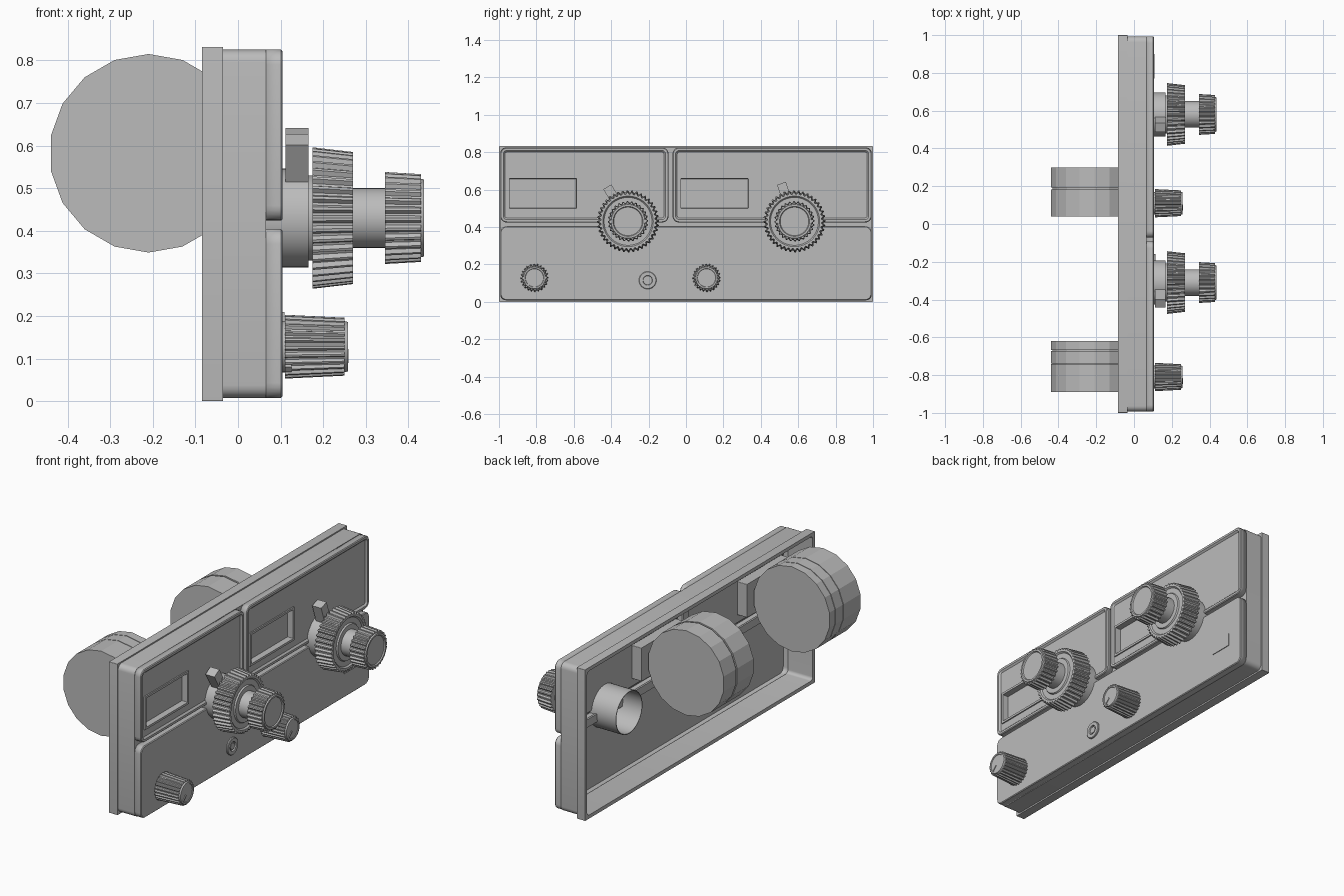
import bpy, bmesh, math
from math import sin, cos, pi, radians

if "Cube" in bpy.data.objects:
    bpy.data.objects.remove(bpy.data.objects["Cube"])

grey = bpy.data.materials.new("light_grey")
grey.diffuse_color = (0.5, 0.5, 0.5, 1)
grey.use_nodes = True
grey.node_tree.nodes["Principled BSDF"].inputs["Base Color"].default_value = grey.diffuse_color


def finish(name, bm, smooth=True):
    me = bpy.data.meshes.new(name)
    bm.to_mesh(me)
    bm.free()
    ob = bpy.data.objects.new(name, me)
    bpy.context.collection.objects.link(ob)
    me.materials.append(grey)
    if smooth:
        bpy.ops.object.select_all(action='DESELECT')
        ob.select_set(True)
        bpy.context.view_layer.objects.active = ob
        bpy.ops.object.shade_smooth_by_angle(angle=radians(30))
    return ob


def loft(name, rings, start=True, end=True, closed=False, smooth=True):
    """Skin a list of equal-length rings, running along +x."""
    bm = bmesh.new()
    vs = [[bm.verts.new(p) for p in r] for r in rings]
    n = len(vs[0])
    pairs = list(zip(vs, vs[1:])) + ([(vs[-1], vs[0])] if closed else [])
    for a, b in pairs:
        for j in range(n):
            k = (j + 1) % n
            bm.faces.new((a[j], a[k], b[k], b[j]))
    if not closed:
        if start:
            bm.faces.new(vs[0][::-1])
        if end:
            bm.faces.new(vs[-1])
    return finish(name, bm, smooth)


def rrect(box, inset, x, r=0.03, seg=5):
    """Rounded rectangle in the yz plane."""
    y0, y1, z0, z1 = box
    y0, y1, z0, z1 = y0 + inset, y1 - inset, z0 + inset, z1 - inset
    r = max(r - inset, 0.002)
    pts = []
    for cy, cz, a0 in ((y1 - r, z0 + r, -90), (y1 - r, z1 - r, 0),
                       (y0 + r, z1 - r, 90), (y0 + r, z0 + r, 180)):
        for i in range(seg + 1):
            a = radians(a0 + 90 * i / seg)
            pts.append((x, cy + r * cos(a), cz + r * sin(a)))
    return pts


def gear(y, z, n, x, r, depth=0.0):
    """Toothed circle with four points per tooth; depth 0 gives a circle."""
    pts = []
    for i in range(n * 4):
        a = 2 * pi * i / (n * 4)
        rr = r - (depth if i % 4 > 1 else 0)
        pts.append((x, y + rr * cos(a), z + rr * sin(a)))
    return pts


def turned(name, y, z, n, stations, **kw):
    return loft(name, [gear(y, z, n, *s) for s in stations], **kw)


def block(name, x, y, z, angle=0, centre=(0, 0)):
    """Box from ranges, optionally turned about the x axis and shifted."""
    c, s = cos(angle), sin(angle)

    def ring(xx):
        return [(xx, centre[0] + c * a - s * b, centre[1] + s * a + c * b)
                for a, b in ((y[0], z[0]), (y[1], z[0]), (y[1], z[1]), (y[0], z[1]))]
    return loft(name, [ring(x[0]), ring(x[1])], smooth=False)


# Back flange and side wall, both open frames
flange = (-1, 1, 0, 0.832)
body = (-0.993, 0.993, 0.008, 0.825)
loft("back_flange", [rrect(flange, 0, -0.085, 0.003), rrect(flange, 0, -0.035, 0.003),
                     rrect(body, 0.012, -0.035), rrect(body, 0.012, -0.085)], closed=True)
loft("side_wall", [rrect(body, 0, -0.036), rrect(body, 0, 0.066),
                   rrect(body, 0.012, 0.066), rrect(body, 0.012, -0.036)], closed=True)

# Groove floors between the panels
block("groove_floor_level", (0.056, 0.066), (-0.985, 0.985), (0.392, 0.436))
block("groove_floor_upright", (0.056, 0.066), (-0.106, -0.059), (0.42, 0.82))


def shell(ob):
    m = ob.modifiers.new("thickness", 'SOLIDIFY')
    m.thickness = 0.008
    m.offset = -1


# Lower panel
low = (-0.993, 0.993, 0.008, 0.404)
shell(loft("lower_panel", [rrect(low, i, x, 0.035) for i, x in
                           ((0, 0.065), (0, 0.101), (0.004, 0.105))], start=False))
block("label_plate", (0.104, 0.109), (0.77, 0.90), (0.14, 0.21))

# Upper panels with raised rims, windows and counter drums
units = (
    ("left", (-0.993, -0.093, 0.424, 0.825), (-0.957, -0.573, 0.488, 0.671), -0.31, 121,
     ((-0.89, -0.742), (-0.738, -0.672), (-0.668, -0.62))),
    ("right", (-0.072, 0.993, 0.424, 0.825), (-0.04, 0.345, 0.488, 0.671), 0.58, 109,
     ((0.04, 0.182), (0.192, 0.30))),
)
for side, box, win, ky, tab, drums in units:
    panel = loft(side + "_upper_panel", [rrect(box, i, x, 0.035) for i, x in
                 ((0, 0.065), (0, 0.101), (0.004, 0.105), (0.016, 0.105), (0.025, 0.096))],
                 start=False)
    shell(panel)
    cutter = loft(side + "_window_cutter", [rrect(win, 0.004, 0.05, 0.003),
                                            rrect(win, 0.004, 0.2, 0.003)], smooth=False)
    cutter.hide_render = True
    cutter.hide_set(True)
    m = panel.modifiers.new("window", 'BOOLEAN')
    m.operation = 'DIFFERENCE'
    m.solver = 'EXACT'
    m.object = cutter
    # Window box with recessed pane
    loft(side + "_window", [rrect(win, i, x, 0.003) for i, x in
                            ((0, 0.03), (0, 0.103), (0.012, 0.103), (0.014, 0.07))], smooth=False)
    # Eighteen-sided drums behind the window
    for k, (a, b) in enumerate(drums):
        rings = [[(-0.21 + 0.233 * sin(2 * pi * i / 18), y, 0.582 + 0.233 * cos(2 * pi * i / 18))
                  for i in range(18)] for y in (a, b)]
        loft(f"{side}_drum_{k + 1}", rings, smooth=False)
    core = [[(-0.21 + 0.225 * sin(2 * pi * i / 18), y, 0.582 + 0.225 * cos(2 * pi * i / 18))
             for i in range(18)] for y in (drums[0][0] + 0.01, drums[-1][1] - 0.01)]
    loft(side + "_drum_core", core, smooth=False)

    # Double dial: rear tube, base with tab, ribbed ring, shaft, ribbed knob
    kz = 0.43
    loft(side + "_dial_tube", [gear(ky, kz, 10, *s) for s in
         ((-0.06, 0.116), (0.092, 0.116), (0.092, 0.112), (-0.06, 0.112))], closed=True)
    turned(side + "_dial_base", ky, kz, 12,
           ((0.09, 0.116), (0.166, 0.116), (0.166, 0.10), (0.18, 0.10)))
    block(side + "_dial_tab", (0.111, 0.166), (0.10, 0.215), (-0.025, 0.025),
          radians(tab), (ky, kz))
    turned(side + "_dial_ring", ky, kz, 40,
           ((0.175, 0.145), (0.175, 0.166, 0.011), (0.27, 0.155, 0.010), (0.27, 0.135),
            (0.262, 0.128), (0.262, 0.10), (0.27, 0.096), (0.27, 0.06)))
    turned(side + "_dial_shaft", ky, kz, 10, ((0.26, 0.07), (0.35, 0.07)))
    turned(side + "_dial_knob", ky, kz, 28,
           ((0.345, 0.09), (0.345, 0.108, 0.009), (0.43, 0.103, 0.008), (0.43, 0.092),
            (0.437, 0.09), (0.437, 0.08), (0.431, 0.076)))

# Small ribbed knobs with pointer marks
for side, y in (("left", -0.81), ("right", 0.11)):
    turned(side + "_small_knob", y, 0.128, 24,
           ((0.104, 0.06), (0.11, 0.06), (0.11, 0.075, 0.007), (0.25, 0.068, 0.006),
            (0.25, 0.06), (0.258, 0.058), (0.258, 0.05), (0.255, 0.048)))
    block(side + "_small_knob_mark", (0.254, 0.259), (0.012, 0.05), (-0.004, 0.004),
          radians(225), (y, 0.128))
    block(side + "_small_knob_pointer", (0.11, 0.125), (0.055, 0.076), (-0.008, 0.008),
          radians(225), (y, 0.128))

# Socket with hexagonal centre
turned("socket_ring", -0.205, 0.115, 8,
       ((0.10, 0.047), (0.111, 0.047), (0.114, 0.044), (0.114, 0.026), (0.106, 0.024)))
loft("socket_hexagon", [[(x, -0.205 + 0.02 * cos(i * pi / 3), 0.115 + 0.02 * sin(i * pi / 3))
                         for i in range(6)] for x in (0.10, 0.111)], smooth=False)

# Drum rings run along y, so make every closed part face outwards
for ob in bpy.data.objects:
    if "_drum" in ob.name:
        bm = bmesh.new()
        bm.from_mesh(ob.data)
        bmesh.ops.recalc_face_normals(bm, faces=bm.faces)
        bm.to_mesh(ob.data)
        bm.free()
